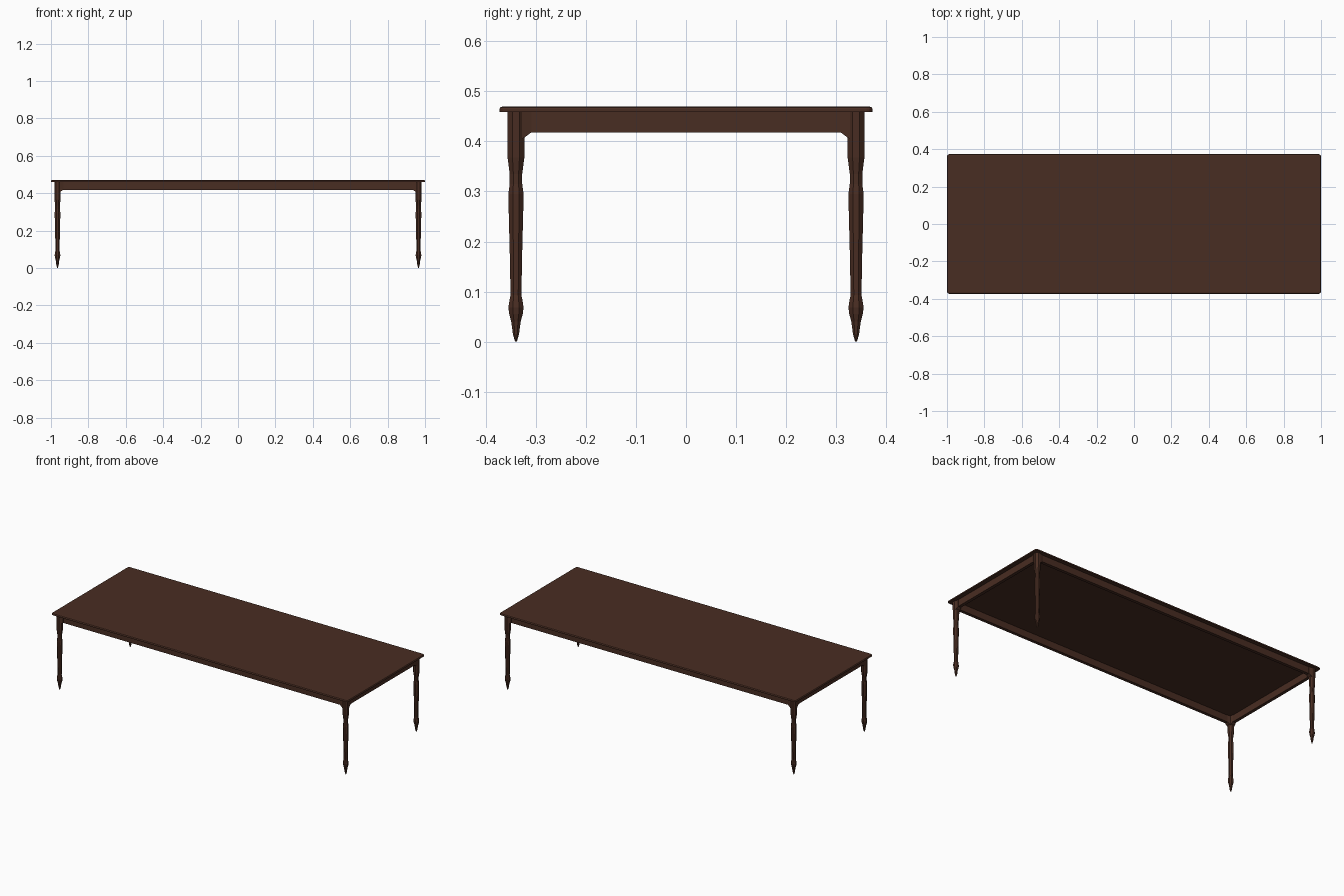
import bpy, bmesh, math

if "Cube" in bpy.data.objects:
    bpy.data.objects.remove(bpy.data.objects["Cube"])

wood = bpy.data.materials.new("dark brown wood")
wood.diffuse_color = (0.066, 0.026, 0.016, 1)
wood.use_nodes = True
wood.node_tree.nodes["Principled BSDF"].inputs["Base Color"].default_value = wood.diffuse_color

LX, LY = 0.965, 0.34      # leg centres
TOP_Z = 0.459             # underside of the table top


def finish(name, bm):
    bmesh.ops.recalc_face_normals(bm, faces=bm.faces)
    me = bpy.data.meshes.new(name)
    bm.to_mesh(me)
    bm.free()
    me.materials.append(wood)
    ob = bpy.data.objects.new(name, me)
    bpy.context.collection.objects.link(ob)
    return ob


def loft(name, rings):
    """Skin a stack of equal-length point rings and cap both ends."""
    bm = bmesh.new()
    rows = [[bm.verts.new(p) for p in ring] for ring in rings]
    n = len(rows[0])
    for a, b in zip(rows, rows[1:]):
        for i in range(n):
            j = (i + 1) % n
            bm.faces.new((a[i], a[j], b[j], b[i]))
    bm.faces.new(rows[0][::-1])
    bm.faces.new(rows[-1])
    return finish(name, bm)


def rounded_rect(hx, hy, r, z, steps=3):
    pts = []
    for k, (sx, sy) in enumerate([(1, 1), (-1, 1), (-1, -1), (1, -1)]):
        for i in range(steps + 1):
            a = math.pi / 2 * (k + i / steps)
            pts.append((sx * (hx - r) + r * math.cos(a),
                        sy * (hy - r) + r * math.sin(a), z))
    return pts


# Table top with softened upper edge
loft("table_top", [rounded_rect(1.0 - d, 0.373 - d, 0.012 - d, z)
                   for d, z in [(0, TOP_Z), (0, 0.465), (0.002, 0.4683), (0.006, 0.470)]])

# Eight-sided turned legs: (height, radius across flats)
profile = [(0, 0.002), (0.004, 0.003), (0.009, 0.0045), (0.014, 0.006), (0.04, 0.0095),
           (0.055, 0.0135), (0.068, 0.0153), (0.085, 0.0125), (0.093, 0.0108),
           (0.18, 0.0125), (0.27, 0.0148), (0.295, 0.0153), (0.315, 0.0125),
           (0.335, 0.0125), (0.345, 0.0138), (0.368, 0.0168), (TOP_Z, 0.0172)]
for sx in (-1, 1):
    for sy in (-1, 1):
        side = ("front" if sy < 0 else "back") + ("_left" if sx < 0 else "_right")
        rings = []
        for z, r in profile:
            c = r / math.cos(math.pi / 8)
            rings.append([(sx * LX + c * math.cos(math.pi / 8 + i * math.pi / 4),
                           sy * LY + c * math.sin(math.pi / 8 + i * math.pi / 4), z)
                          for i in range(8)])
        loft(side + "_leg", rings)

        # Corner brackets beside the leg, chamfered below and tapering to the apron
        for axis in "xy":
            def put(u, v, z):
                if axis == "x":
                    return (sx * (LX - u), sy * LY + v, z)
                return (sx * LX + v, sy * (LY - u), z)
            rings = [[put(u, -w, low), put(u, w, low), put(u, w, TOP_Z), put(u, -w, TOP_Z)]
                     for u, w, low in [(0.012, 0.0145, 0.405), (0.017, 0.0135, 0.408),
                                       (0.031, 0.0105, 0.4185)]]
            loft(side + "_bracket_" + axis, rings)


# Apron rails
def box(name, x, y, hx, hy, z0, z1):
    loft(name, [[(x - hx, y - hy, z), (x + hx, y - hy, z),
                 (x + hx, y + hy, z), (x - hx, y + hy, z)] for z in (z0, z1)])


for s, n in ((-1, "front"), (1, "back")):
    box(n + "_apron", 0, s * LY, LX - 0.012, 0.0095, 0.418, TOP_Z)
for s, n in ((-1, "left"), (1, "right")):
    box(n + "_apron", s * LX, 0, 0.0095, LY - 0.012, 0.418, TOP_Z)
